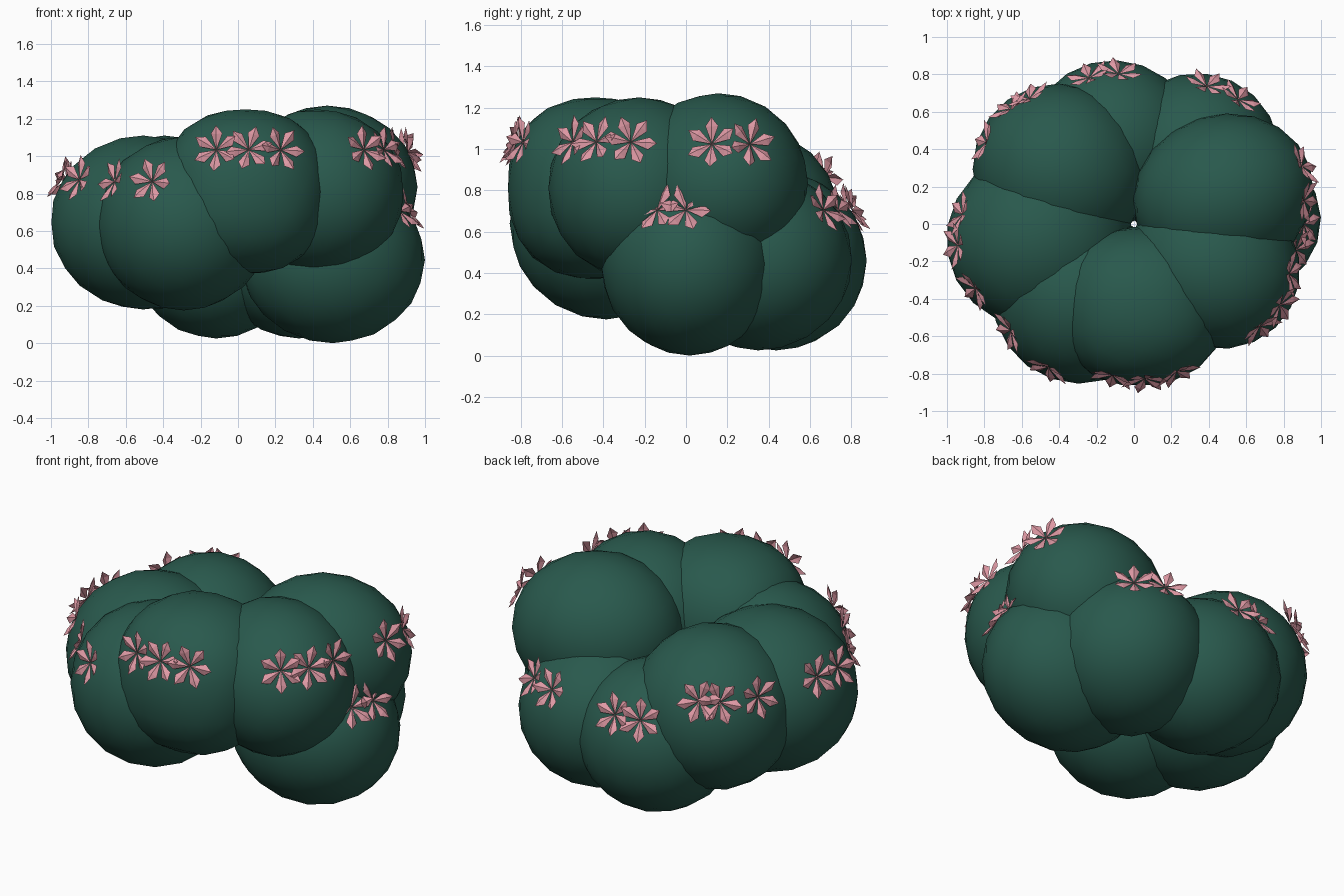
import bpy, bmesh, math
from mathutils import Vector, Matrix
from mathutils.bvhtree import BVHTree

if "Cube" in bpy.data.objects:
    bpy.data.objects.remove(bpy.data.objects["Cube"], do_unlink=True)


def material(name, colour):
    m = bpy.data.materials.new(name)
    m.use_nodes = True
    m.diffuse_color = (*colour, 1)
    m.node_tree.nodes["Principled BSDF"].inputs["Base Color"].default_value = (*colour, 1)
    return m


leaf_green = material("leaf green", (0.022, 0.1, 0.074))
petal_pink = material("petal pink", (0.74, 0.32, 0.375))


def add_object(name, mesh, matrix):
    ob = bpy.data.objects.new(name, mesh)
    ob.matrix_world = matrix
    bpy.context.collection.objects.link(ob)
    return ob


# Rounded foliage clumps climbing in a spiral of three tiers.
# angle, outer reach, half width, centre height, half height, fullness,
# flower height, flower angles
CLUMPS = [
    (2, 1.00, 0.43, 0.445, 0.445, 2.0, 0.70, (-9, 0)),
    (47, 0.94, 0.45, 0.465, 0.44, 2.0, 0.70, (50, 62)),
    (105, 0.89, 0.45, 0.46, 0.435, 2.0, 0.70, (96, 107)),
    (144, 0.96, 0.46, 0.645, 0.465, 2.0, 0.86, (130, 137, 151)),
    (189, 1.01, 0.48, 0.645, 0.465, 2.0, 0.87, (177, 187, 202)),
    (233, 0.95, 0.47, 0.64, 0.465, 2.0, 0.86, (221, 239)),
    (275, 0.865, 0.45, 0.81, 0.44, 2.3, 1.03, (262, 274, 286)),
    (332, 0.95, 0.43, 0.81, 0.44, 2.05, 1.03, (321, 331, 342)),
    (18, 0.99, 0.43, 0.835, 0.435, 2.0, 1.02, (8, 19)),
]
CORE_GAP = 0.015

trees = []
for i, (deg, reach, width, z, height, fullness, _, _) in enumerate(CLUMPS):
    turn = Matrix.Rotation(math.radians(deg), 4, "Z")
    centre = turn @ Vector(((reach + CORE_GAP) / 2, 0, z))
    shape = turn @ Matrix.Diagonal(((reach - CORE_GAP) / 2, width, height, 1))
    mesh = bpy.data.meshes.new(f"foliage_clump_{i + 1}")
    bm = bmesh.new()
    bmesh.ops.create_icosphere(bm, subdivisions=3, radius=1)
    for v in bm.verts:
        # Swell the ball slightly towards a box
        v.co /= sum(abs(c) ** fullness for c in v.co) ** (1 / fullness)
        v.co = shape @ v.co + centre
    for f in bm.faces:
        f.smooth = True
    bm.normal_update()
    trees.append(BVHTree.FromBMesh(bm))
    bm.to_mesh(mesh)
    bm.free()
    mesh.materials.append(leaf_green)
    add_object(mesh.name, mesh, Matrix())

# Six-petalled flower, each petal folded along its middle
flower = bpy.data.meshes.new("flower")
bm = bmesh.new()
for k in range(6):
    spin = Matrix.Rotation(math.radians(60 * k), 4, "Z")
    base, left, right, ridge, tip, tip_l, tip_r = [
        bm.verts.new(spin @ Vector(p)) for p in (
            (0, 0, 0), (-0.032, 0.088, 0.014), (0.032, 0.088, 0.014),
            (0, 0.08, 0.028), (0, 0.128, 0.034),
            (-0.018, 0.105, 0.022), (0.018, 0.105, 0.022))]
    bm.faces.new((base, ridge, left))
    bm.faces.new((base, right, ridge))
    bm.faces.new((ridge, tip, tip_l, left))
    bm.faces.new((right, tip_r, tip, ridge))
bm.to_mesh(flower)
bm.free()
flower.materials.append(petal_pink)


def surface_hit(angle, z):
    """Outermost point and normal of the foliage at an angle and height."""
    out = Vector((math.cos(angle), math.sin(angle), 0))
    start = out * 2 + Vector((0, 0, z))
    hits = [t.ray_cast(start, -out) for t in trees]
    return min((h for h in hits if h[0]), key=lambda h: h[3])[:2]


# Rows of flowers around the upper outside of each clump
count = 0
for *_, flower_height, angles in CLUMPS:
    for a in angles:
        point, normal = surface_hit(math.radians(a), flower_height)
        facing = (normal + Vector((normal.x, normal.y, 0)) * 0.5).normalized()
        count += 1
        add_object(f"flower_{count}", flower,
                   Matrix.Translation(point + normal * 0.008)
                   @ facing.to_track_quat("Z", "Y").to_matrix().to_4x4()
                   @ Matrix.Rotation(count * 0.7, 4, "Z"))
